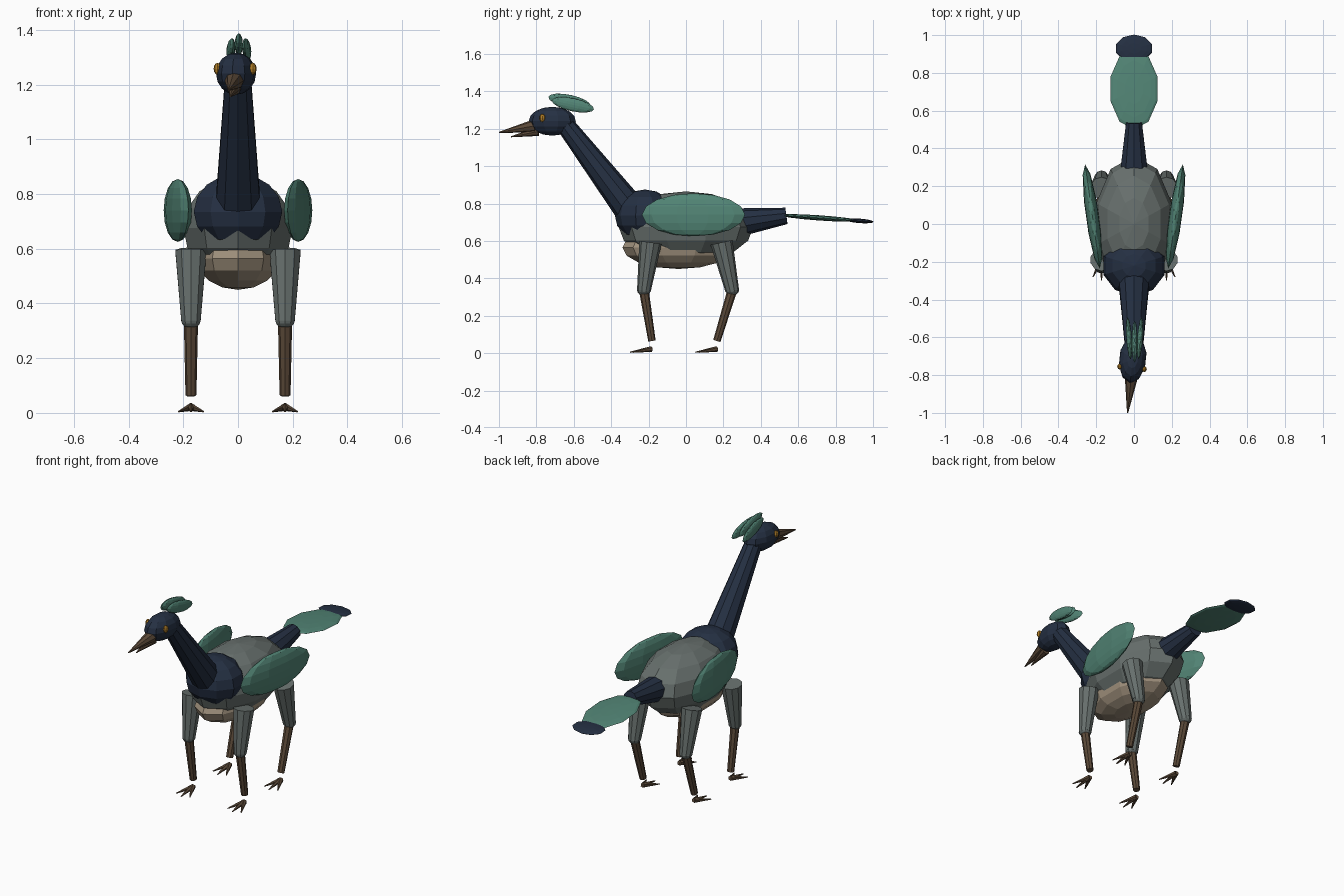
import bpy
import bmesh
from math import radians
from mathutils import Vector, Matrix, Euler

if "Cube" in bpy.data.objects:
    bpy.data.objects.remove(bpy.data.objects["Cube"], do_unlink=True)


def make_material(name, rgb):
    mat = bpy.data.materials.new(name)
    mat.use_nodes = True
    mat.diffuse_color = (*rgb, 1)
    mat.node_tree.nodes["Principled BSDF"].inputs["Base Color"].default_value = (*rgb, 1)
    return mat


NAVY = make_material("dark navy", (0.018, 0.029, 0.055))
TEAL = make_material("feather teal", (0.085, 0.235, 0.18))
GRAY = make_material("slate gray", (0.135, 0.16, 0.152))
CREAM = make_material("belly cream", (0.36, 0.29, 0.21))
BROWN = make_material("horn brown", (0.105, 0.067, 0.04))
GOLD = make_material("eye gold", (0.42, 0.2, 0.02))


def add_object(name, bm, mat):
    mesh = bpy.data.meshes.new(name)
    bm.to_mesh(mesh)
    bm.free()
    mesh.materials.append(mat)
    obj = bpy.data.objects.new(name, mesh)
    bpy.context.collection.objects.link(obj)
    return obj


def ellipsoid(name, center, radii, mat, tilt=(0, 0, 0), sides=10, rings=8):
    """Faceted ellipsoid, tilt in degrees."""
    bm = bmesh.new()
    rotation = Euler([radians(a) for a in tilt]).to_matrix().to_4x4()
    matrix = Matrix.Translation(center) @ rotation @ Matrix.Diagonal((*radii, 1))
    bmesh.ops.create_uvsphere(bm, u_segments=sides, v_segments=rings, radius=1, matrix=matrix)
    return add_object(name, bm, mat)


def limb(name, start, end, r_start, r_end, mat, sides=10):
    """Tapered, capped tube between two points."""
    start, end = Vector(start), Vector(end)
    axis = end - start
    bm = bmesh.new()
    matrix = Matrix.Translation((start + end) / 2) @ axis.to_track_quat("Z", "Y").to_matrix().to_4x4()
    bmesh.ops.create_cone(bm, cap_ends=True, segments=sides, radius1=r_start,
                          radius2=r_end, depth=axis.length, matrix=matrix)
    return add_object(name, bm, mat)


# Torso
ellipsoid("body", (0, 0, 0.675), (0.21, 0.36, 0.19), GRAY)
ellipsoid("belly", (0, -0.04, 0.565), (0.16, 0.3, 0.115), CREAM)
ellipsoid("chest", (0, -0.22, 0.735), (0.17, 0.16, 0.14), NAVY)

# Neck and head, the head turned slightly aside
limb("neck", (0, -0.30, 0.77), (0, -0.645, 1.22), 0.085, 0.05, NAVY)
ellipsoid("head", (-0.007, -0.715, 1.24), (0.073, 0.127, 0.077), NAVY, (0, 0, -6))
limb("upper_beak", (-0.014, -0.81, 1.215), (-0.034, -1.0, 1.18), 0.035, 0.003, BROWN, 8)
limb("lower_beak", (-0.013, -0.79, 1.185), (-0.028, -0.935, 1.157), 0.024, 0.003, BROWN, 8)
ellipsoid("left_eye", (0.054, -0.768, 1.258), (0.014, 0.016, 0.022), GOLD, sides=8, rings=6)
ellipsoid("right_eye", (-0.075, -0.755, 1.258), (0.014, 0.016, 0.022), GOLD, sides=8, rings=6)

# Crest feathers
for side, name in ((-1, "right"), (0, "middle"), (1, "left")):
    lift = 0.018 * (1 - abs(side))
    ellipsoid(name + "_crest_feather", (0.003 + 0.029 * side, -0.605 - lift, 1.328 + lift),
              (0.015, 0.115, 0.035), TEAL, (-12, 0, -4 * side))

# Wings, flaring towards the back
for side, name in ((1, "left"), (-1, "right")):
    ellipsoid(name + "_wing", (0.22 * side, 0.04, 0.74), (0.035, 0.278, 0.115),
              TEAL, (0, 0, -8 * side))

# Tail
limb("tail_base", (0, 0.29, 0.70), (0, 0.537, 0.734), 0.075, 0.044, NAVY)
ellipsoid("tail_fan", (0, 0.715, 0.723), (0.13, 0.215, 0.014), TEAL, (-4, 0, 0))
ellipsoid("tail_tip", (0, 0.93, 0.707), (0.1, 0.073, 0.012), NAVY, (-4, 0, 0))

# Legs: hip, knee and ankle along y, and the heel the toes fan out from
for end, hip_y, knee_y, ankle_y, heel_y in (
        ("front", -0.19, -0.225, -0.182, -0.185), ("back", 0.19, 0.247, 0.165, 0.165)):
    for side, name in ((1, "left"), (-1, "right")):
        label = f"{end}_{name}_"
        x = 0.172 * side
        limb(label + "thigh", (x, hip_y, 0.592), (x, knee_y, 0.335), 0.06, 0.037, GRAY)
        ellipsoid(label + "knee", (x, knee_y, 0.338), (0.037, 0.037, 0.03), GRAY)
        limb(label + "shank", (x, knee_y, 0.335), (x, ankle_y, 0.065), 0.026, 0.02, BROWN, 8)
        for spread, toe in ((-1, "outer" if side < 0 else "inner"), (0, "middle"),
                            (1, "inner" if side < 0 else "outer")):
            tip = (x + 0.045 * spread, heel_y - 0.115 + 0.02 * abs(spread), 0.005)
            limb(label + toe + "_toe", (x, heel_y, 0.022), tip, 0.015, 0.003, BROWN, 6)
